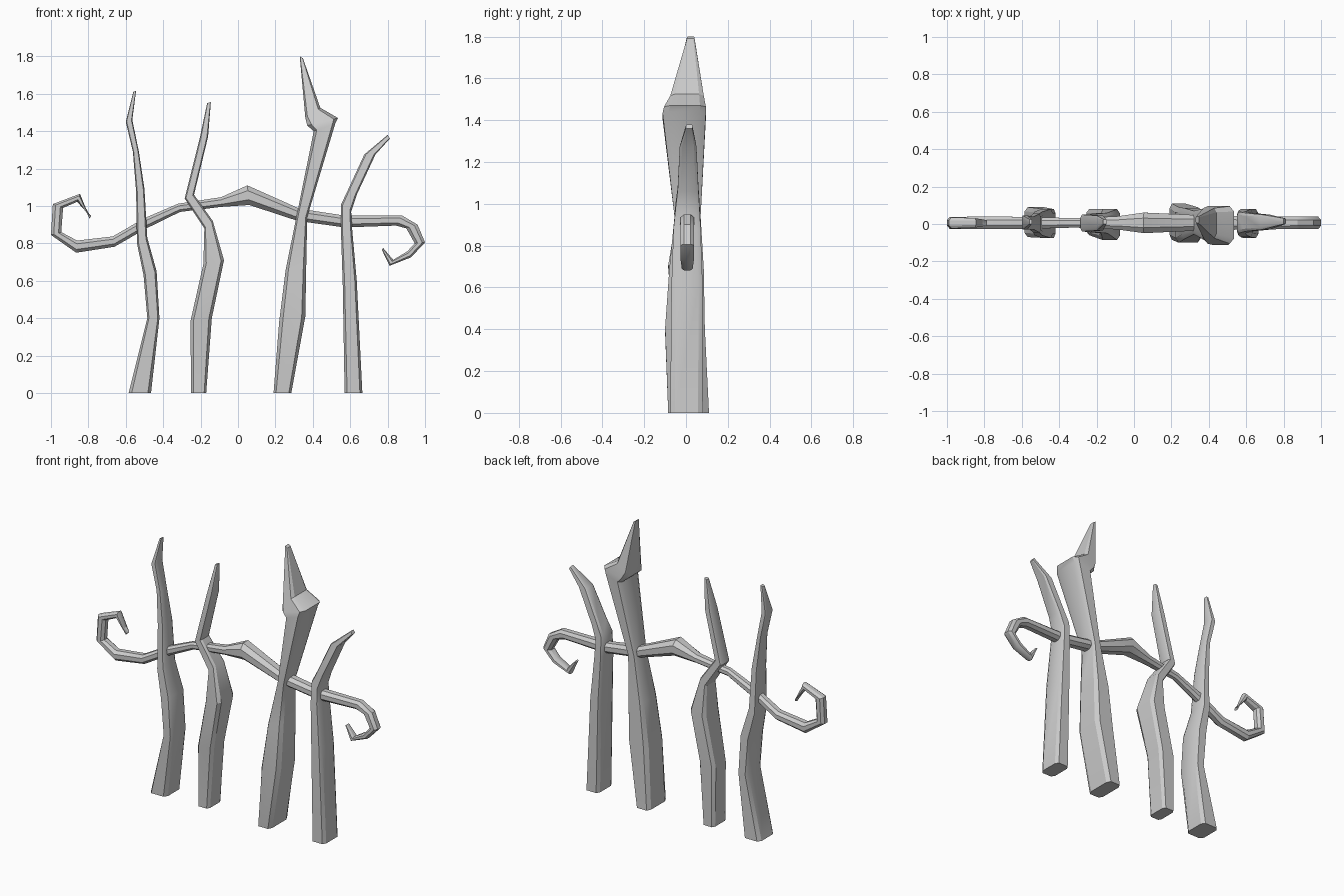
import bpy, bmesh
from mathutils import Vector


def loft(name, rings, cut):
    """Skin chamfered-box sections; ring = (x, z of one edge, x, z of other edge, y front, y back)."""
    bm = bmesh.new()
    section = [(cut, 0), (1 - cut, 0), (1, cut), (1, 1 - cut),
               (1 - cut, 1), (cut, 1), (0, 1 - cut), (0, cut)]
    loops = []
    for ax, az, bx, bz, y0, y1 in rings:
        loops.append([bm.verts.new(Vector((ax + (bx - ax) * u, y0 + (y1 - y0) * v,
                                           az + (bz - az) * u))) for u, v in section])
    for a, b in zip(loops, loops[1:]):
        for i in range(8):
            j = (i + 1) % 8
            bm.faces.new((a[i], a[j], b[j], b[i]))
    bm.faces.new(loops[0])
    bm.faces.new(loops[-1])
    bmesh.ops.recalc_face_normals(bm, faces=bm.faces)
    mesh = bpy.data.meshes.new(name)
    bm.to_mesh(mesh)
    bm.free()
    obj = bpy.data.objects.new(name, mesh)
    bpy.context.collection.objects.link(obj)
    bpy.ops.object.select_all(action='DESELECT')
    obj.select_set(True)
    bpy.context.view_layer.objects.active = obj
    bpy.ops.object.shade_smooth_by_angle(angle=0.5)
    return obj


# Crooked posts, from left to right, each tapering to a bent spike
loft("far_left_post", [
    (-.585, 0, -.465, 0, -.07, .09),
    (-.485, .40, -.42, .40, -.075, .08),
    (-.505, .63, -.435, .65, -.075, .08),
    (-.54, .80, -.485, .83, -.06, .065),
    (-.545, 1.08, -.50, 1.09, -.045, .055),
    (-.562, 1.29, -.53, 1.29, -.03, .04),
    (-.60, 1.45, -.565, 1.46, -.03, .045),
    (-.56, 1.61, -.545, 1.615, 0, .025)], .14)

loft("mid_left_post", [
    (-.25, 0, -.17, 0, -.06, .08),
    (-.255, .38, -.14, .40, -.06, .08),
    (-.185, .69, -.075, .71, -.085, .08),
    (-.18, .88, -.135, .92, -.05, .06),
    (-.285, 1.04, -.235, 1.06, -.04, .05),
    (-.205, 1.36, -.16, 1.37, -.035, .045),
    (-.165, 1.55, -.145, 1.555, 0, .025)], .14)

loft("tall_post", [
    (.19, 0, .285, 0, -.085, .11),
    (.22, .38, .36, .41, -.1, .09),
    (.255, .66, .365, .69, -.08, .085),
    (.312, .94, .37, .94, -.055, .07),
    (.405, 1.40, .52, 1.44, -.112, .095),
    (.37, 1.43, .535, 1.47, -.105, .095),
    (.36, 1.47, .44, 1.525, -.075, .085),
    (.33, 1.80, .347, 1.79, .005, .04)], .14)

loft("far_right_post", [
    (.57, 0, .665, 0, -.075, .08),
    (.56, .58, .635, .60, -.07, .08),
    (.55, .88, .61, .88, -.06, .07),
    (.552, 1.01, .605, .97, -.05, .065),
    (.585, 1.08, .635, 1.06, -.04, .06),
    (.675, 1.275, .735, 1.275, -.03, .05),
    (.80, 1.38, .812, 1.36, 0, .03)], .14)

# Wavy rail with a curled hook at each end
rail = [
    (-.785, .945, -.795, .933, .015), (-.86, 1.022, -.845, 1.065, .025),
    (-.935, .99, -.99, 1.01, .03), (-.945, .86, -1, .845, .032),
    (-.86, .815, -.865, .75, .033), (-.67, .837, -.66, .782, .033),
    (-.50, .935, -.49, .88, .03), (-.32, 1.012, -.31, .968, .025),
    (-.09, 1.047, -.09, .995, .035), (.05, 1.11, .06, 1.005, .055),
    (.33, .985, .32, .92, .042), (.56, .95, .57, .885, .036),
    (.875, .95, .845, .895, .033), (.96, .90, .90, .88, .033),
    (1, .805, .945, .80, .033), (.925, .725, .905, .757, .032),
    (.81, .68, .83, .712, .026), (.768, .768, .776, .775, .015)]
loft("curled_rail", [(a, b, c, d, .006 - h, .006 + h) for a, b, c, d, h in rail], .27)
